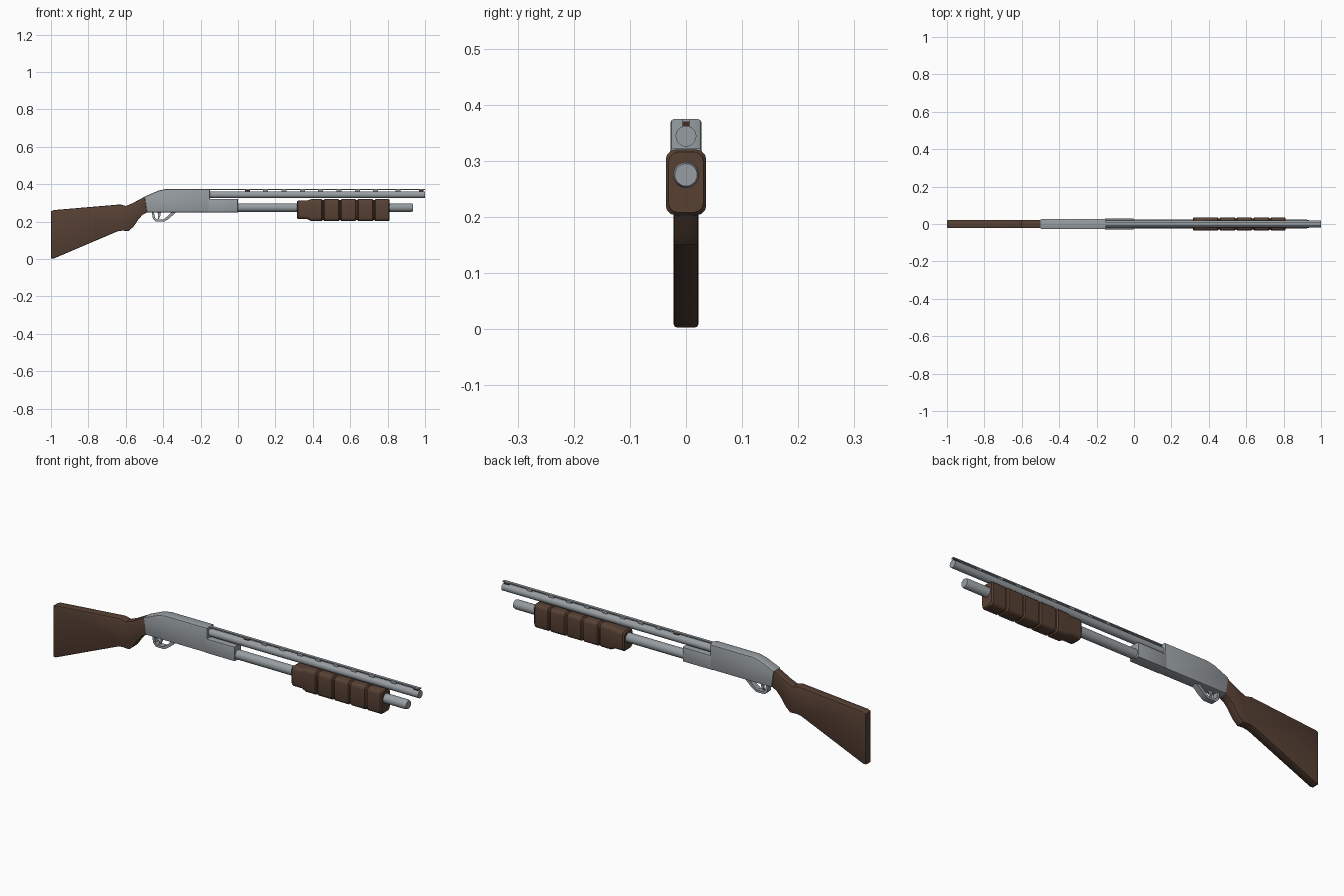
import bpy, bmesh, math
from mathutils import Matrix, Vector

if "Cube" in bpy.data.objects:
    bpy.data.objects.remove(bpy.data.objects["Cube"])


def material(name, rgb):
    m = bpy.data.materials.new(name)
    m.diffuse_color = (*rgb, 1)
    m.use_nodes = True
    m.node_tree.nodes["Principled BSDF"].inputs["Base Color"].default_value = m.diffuse_color
    return m


WOOD = material("brown wood", (0.095, 0.052, 0.034))
METAL = material("grey metal", (0.31, 0.34, 0.36))
DARK = material("dark red brown", (0.06, 0.025, 0.02))


def finish(name, bm, mat):
    bmesh.ops.recalc_face_normals(bm, faces=bm.faces)
    me = bpy.data.meshes.new(name)
    bm.to_mesh(me)
    bm.free()
    me.materials.append(mat)
    ob = bpy.data.objects.new(name, me)
    bpy.context.collection.objects.link(ob)
    return ob


def slab(name, outline, half, mat, bevel=0.0, segments=2):
    """Side profile (x, z) extruded to +-half in y, with softened outline edges."""
    bm = bmesh.new()
    f = bm.faces.new([bm.verts.new((x, -half, z)) for x, z in outline])
    r = bmesh.ops.extrude_face_region(bm, geom=[f])
    vs = [g for g in r["geom"] if isinstance(g, bmesh.types.BMVert)]
    bmesh.ops.translate(bm, verts=vs, vec=(0, 2 * half, 0))
    if bevel:
        rim = [e for e in bm.edges if abs(e.verts[0].co.y - e.verts[1].co.y) < 1e-6]
        bmesh.ops.bevel(bm, geom=rim, offset=bevel, segments=segments,
                        profile=0.5, affect='EDGES', clamp_overlap=True)
    return finish(name, bm, mat)


def box(name, x0, x1, half, z0, z1, mat):
    return slab(name, [(x0, z0), (x1, z0), (x1, z1), (x0, z1)], half, mat)


def loft(name, stations, section, mat):
    """Rings along x; section(station) gives the (y, z) points of each ring."""
    bm = bmesh.new()
    rings = [[bm.verts.new((s[0], y, z)) for y, z in section(s)] for s in stations]
    n = len(rings[0])
    for a, b in zip(rings, rings[1:]):
        for i in range(n):
            j = (i + 1) % n
            bm.faces.new((a[i], a[j], b[j], b[i]))
    bm.faces.new(rings[0])
    bm.faces.new(rings[-1])
    return finish(name, bm, mat)


def circle(s):
    _, r, zc = s
    return [(r * math.cos(i * math.tau / 24), zc + r * math.sin(i * math.tau / 24))
            for i in range(24)]


def rounded(s):
    """Rounded rectangle: half width, bottom, top."""
    _, w, lo, hi = s
    r, pts = 0.017, []
    for k, (sy, zc) in enumerate([(1, hi - r), (-1, hi - r), (-1, lo + r), (1, lo + r)]):
        for i in range(4):
            a = k * math.pi / 2 + i * math.pi / 6
            pts.append((sy * (w - r) + r * math.cos(a), zc + r * math.sin(a)))
    return pts


# Shoulder stock with wrist
slab("stock", [(-1, 0.003), (-0.985, 0.003), (-0.645, 0.148), (-0.62, 0.152), (-0.585, 0.15),
               (-0.56, 0.172), (-0.53, 0.215), (-0.51, 0.237), (-0.485, 0.25), (-0.485, 0.338),
               (-0.50, 0.333), (-0.565, 0.298), (-0.60, 0.284), (-0.63, 0.292),
               (-0.985, 0.262), (-1, 0.255)], 0.022, WOOD, 0.006)

# Receiver and its lower front extension
slab("receiver", [(-0.488, 0.25), (-0.15, 0.25), (-0.15, 0.375), (-0.385, 0.375),
                  (-0.425, 0.366), (-0.50, 0.334)], 0.028, METAL, 0.008)
slab("receiver_front", [(-0.16, 0.25), (0, 0.25), (0, 0.322), (-0.16, 0.322)],
     0.0285, METAL, 0.005)

# Trigger guard loop and trigger
slab("trigger_guard", [(-0.462, 0.255), (-0.455, 0.215), (-0.44, 0.2), (-0.395, 0.2),
                       (-0.37, 0.215), (-0.325, 0.255), (-0.35, 0.255), (-0.378, 0.228),
                       (-0.40, 0.211), (-0.433, 0.211), (-0.444, 0.22), (-0.45, 0.255)],
     0.014, METAL)
slab("trigger", [(-0.432, 0.255), (-0.426, 0.232), (-0.43, 0.214), (-0.423, 0.214),
                 (-0.415, 0.232), (-0.412, 0.255)], 0.005, METAL)

# Barrel and magazine tube
loft("barrel", [(-0.16, 0.0185, 0.344), (1, 0.0185, 0.344)], circle, METAL)
loft("magazine_tube", [(-0.01, 0.023, 0.275), (0.925, 0.023, 0.275), (0.935, 0.020, 0.275)],
     circle, METAL)

# Sighting rib on small posts
box("rib", -0.16, 1, 0.007, 0.3695, 0.3745, METAL)
for i in range(10):
    x = 0.05 + i * 0.098 if i < 8 else (0.855, 0.98)[i - 8]
    box(f"rib_post_{i + 1}", x - 0.013, x + 0.013, 0.006, 0.355, 0.371,
        DARK if i in (0, 9) else METAL)

# Ribbed pump grip: tapered rear end, then blocks parted by narrow grooves
stations = [(0.315, 0.031, 0.219, 0.308), (0.322, 0.036, 0.214, 0.313), (0.37, 0.036, 0.214, 0.313),
            (0.392, 0.036, 0.203, 0.32)]
for x in (0.455, 0.545, 0.635, 0.727):
    stations += [(x - 0.008, 0.036, 0.203, 0.32), (x - 0.003, 0.030, 0.208, 0.316),
                 (x + 0.003, 0.030, 0.208, 0.316), (x + 0.008, 0.036, 0.203, 0.32)]
stations += [(0.804, 0.036, 0.203, 0.32), (0.811, 0.031, 0.208, 0.316)]
loft("pump_grip", stations, rounded, WOOD)

# Smooth curved surfaces, keep hard edges
for ob in bpy.context.collection.objects:
    ob.select_set(True)
    bpy.context.view_layer.objects.active = ob
bpy.ops.object.shade_smooth_by_angle(angle=math.radians(32))
